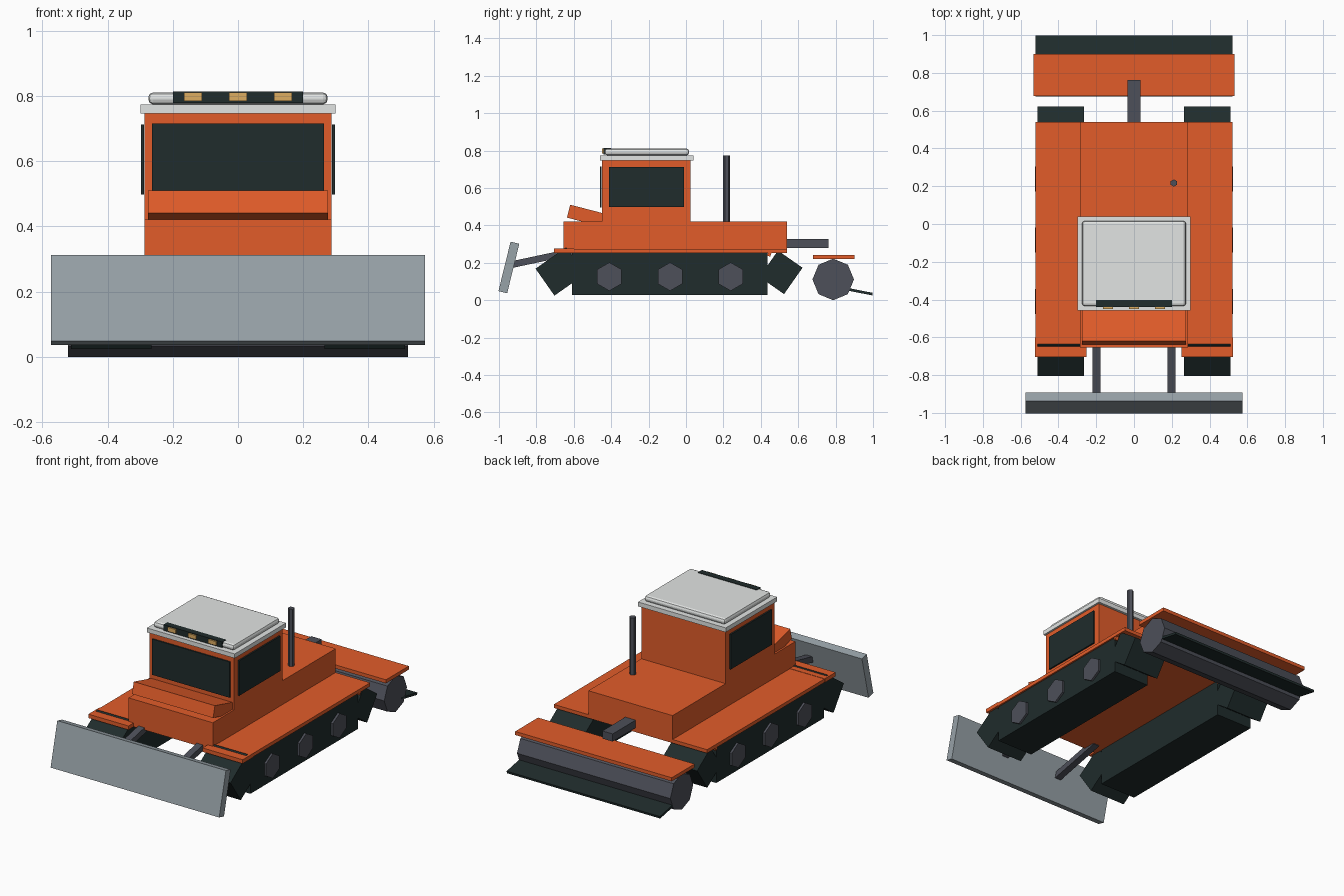
import bpy, bmesh, math
from mathutils import Matrix, Vector

cube = bpy.data.objects.get("Cube")
if cube:
    bpy.data.objects.remove(cube, do_unlink=True)


def material(name, color):
    m = bpy.data.materials.new(name)
    m.use_nodes = True
    m.diffuse_color = (*color, 1)
    m.node_tree.nodes["Principled BSDF"].inputs["Base Color"].default_value = (*color, 1)
    return m


orange = material("orange paint", (0.76, 0.108, 0.023))
black = material("black rubber and glass", (0.014, 0.025, 0.025))
steel = material("dark steel", (0.075, 0.08, 0.10))
blade_grey = material("blade grey", (0.31, 0.36, 0.39))
white = material("roof white", (0.76, 0.78, 0.77))
amber = material("amber lamp", (0.73, 0.42, 0.12))


def finish(name, bm, mat):
    mesh = bpy.data.meshes.new(name)
    bm.to_mesh(mesh)
    bm.free()
    mesh.materials.append(mat)
    obj = bpy.data.objects.new(name, mesh)
    bpy.context.collection.objects.link(obj)
    return obj


def box(name, mat, x, y, z, tilt=0):
    """Box from (min, max) ranges, tilted about its own x axis in degrees."""
    bm = bmesh.new()
    bmesh.ops.create_cube(bm, size=1)
    ranges = (x, y, z)
    bmesh.ops.scale(bm, vec=Vector([b - a for a, b in ranges]), verts=bm.verts)
    obj = finish(name, bm, mat)
    obj.location = [(a + b) / 2 for a, b in ranges]
    obj.rotation_euler.x = math.radians(tilt)
    return obj


def tilted(name, mat, x, center, size, tilt):
    """Box given by its y-z centre and size, for leaning parts."""
    (cy, cz), (ly, lz) = center, size
    return box(name, mat, x, (cy - ly / 2, cy + ly / 2), (cz - lz / 2, cz + lz / 2), tilt)


def prism(name, mat, sides, radius, length, center, along_x=True, turn=0):
    bm = bmesh.new()
    bmesh.ops.create_cone(bm, cap_ends=True, segments=sides, radius1=radius,
                          radius2=radius, depth=length)
    bm.transform(Matrix.Rotation(math.radians(turn), 4, "Z"))
    if along_x:
        bm.transform(Matrix.Rotation(math.pi / 2, 4, "Y"))
    obj = finish(name, bm, mat)
    obj.location = center
    return obj


def span(side, inner, outer):
    return tuple(sorted((side * inner, side * outer)))


def wide(half):
    return (-half, half)


# Hull, deck and cab
box("hull", orange, wide(0.287), (-0.655, 0.54), (0.26, 0.422))
box("deck", orange, wide(0.522), (-0.655, 0.54), (0.253, 0.275))
box("cab", orange, wide(0.287), (-0.45, 0.025), (0.42, 0.748))
tilted("sloped_hood", orange, wide(0.276), (-0.531, 0.451), (0.2, 0.071), -14.5)

# Windscreen
box("windscreen", black, wide(0.264), (-0.459, -0.4505), (0.495, 0.715))

# Roof with a bevelled pad
box("roof_slab", white, wide(0.299), (-0.459, 0.04), (0.747, 0.774))
pad = box("roof_pad", white, wide(0.275), (-0.435, 0.017), (0.774, 0.811))
bevel = pad.modifiers.new("soft edges", "BEVEL")
bevel.width = 0.015
bevel.segments = 2

# Light bar and lamps
box("light_bar", black, wide(0.2), (-0.44, -0.402), (0.778, 0.814))
for i in (-1, 0, 1):
    x = i * 0.138
    box("amber_lamp", amber, (x - 0.027, x + 0.027), (-0.449, -0.43), (0.785, 0.81))

# Exhaust stack
prism("exhaust_stack", steel, 6, 0.019, 0.36, (0.211, 0.217, 0.595), along_x=False)

# Parts repeated on each side
for side, label in ((1, "left"), (-1, "right")):
    track = span(side, 0.265, 0.512)
    box(label + "_side_window", black, span(side, 0.2875, 0.297), (-0.412, -0.012), (0.498, 0.713))
    box(label + "_track", black, track, (-0.61, 0.437), (0.028, 0.254))
    tilted(label + "_track_front", black, track, (-0.672, 0.154), (0.2, 0.176), 35)
    tilted(label + "_track_rear", black, track, (0.508, 0.149), (0.16, 0.172), -35)
    box(label + "_front_fender", orange, span(side, 0.252, 0.525), (-0.705, -0.6), (0.253, 0.277))
    box(label + "_rear_fender", orange, span(side, 0.265, 0.518), (0.437, 0.455), (0.235, 0.262), -20)
    for y in (-0.41, -0.085, 0.239):
        prism(label + "_wheel", steel, 6, 0.076, 0.06, (side * 0.495, y, 0.126), turn=90)
    tilted(label + "_blade_arm", steel, span(side, 0.178, 0.22), (-0.755, 0.228), (0.36, 0.036), 12)

# Front blade
tilted("front_blade", blade_grey, wide(0.574), (-0.947, 0.175), (0.048, 0.272), -13.8)

# Rear hitch, roller, cover and trailing flap
box("rear_hitch", steel, wide(0.035), (0.5, 0.763), (0.28, 0.327))
prism("rear_roller", steel, 8, 0.111, 1.044, (0, 0.787, 0.111))
box("roller_cover", orange, wide(0.533), (0.678, 0.9), (0.221, 0.243))
tilted("trailing_flap", black, wide(0.522), (0.918, 0.048), (0.162, 0.014), -11)
